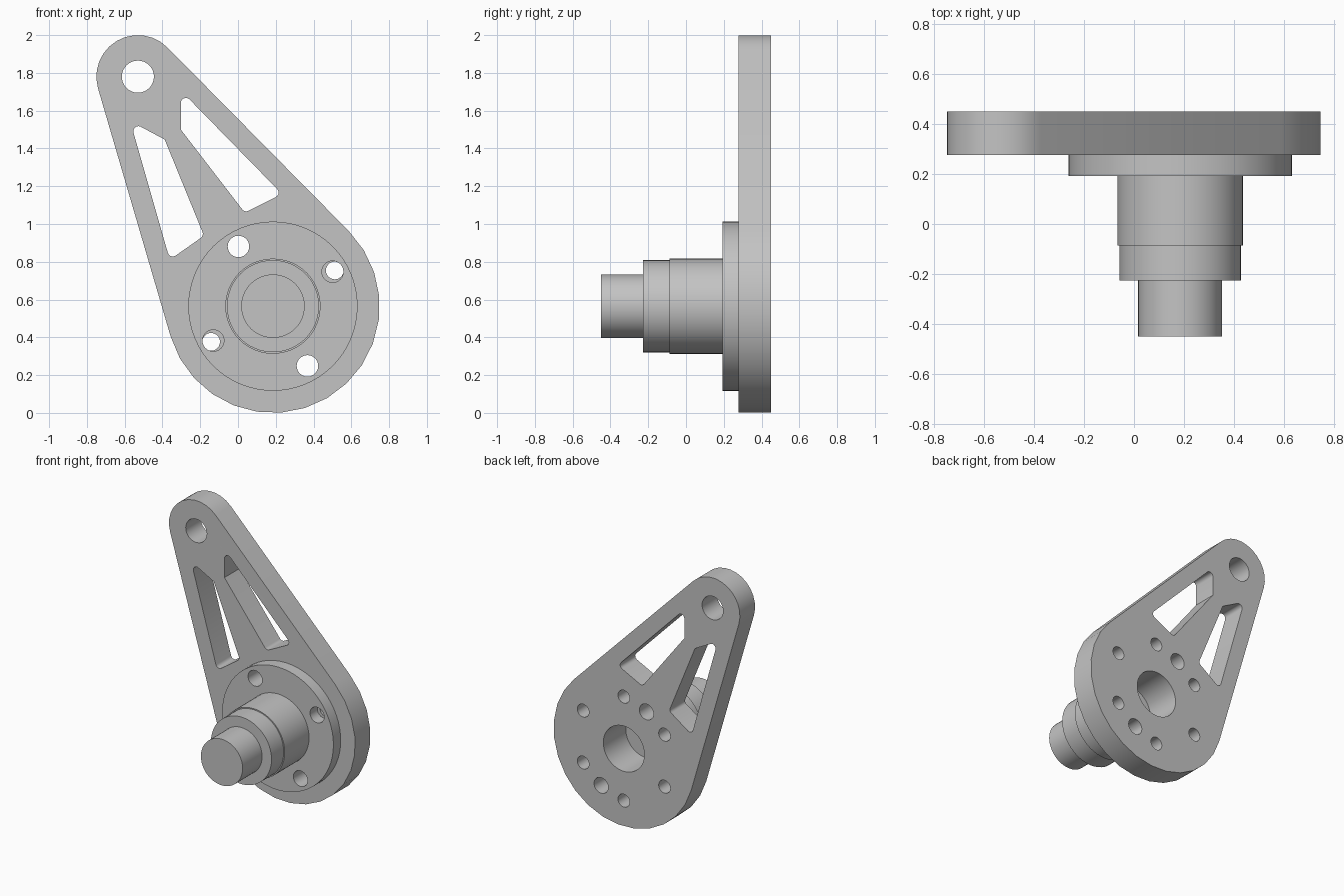
import bpy, bmesh
from math import sin, cos, acos, atan2, radians, degrees, pi, tan
from mathutils import Vector

cube = bpy.data.objects.get("Cube")
if cube:
    bpy.data.objects.remove(cube, do_unlink=True)

# Single metal colour
metal = bpy.data.materials.new("plain_grey_metal")
metal.use_nodes = True
GREY = (0.55, 0.55, 0.55, 1)
metal.diffuse_color = GREY
metal.node_tree.nodes["Principled BSDF"].inputs["Base Color"].default_value = GREY

# Main layout, in the x-z plane
BIG, BIG_R = Vector((0.185, 0.565)), 0.565
TOP, TOP_R = Vector((-0.53, 1.78)), 0.22
BORE_R = 0.165
BACK, PLATE_FRONT, FLANGE_FRONT = 0.451, 0.277, 0.193


def polar(centre, radius, deg):
    a = radians(deg)
    return centre + radius * Vector((cos(a), sin(a)))


def arc(centre, radius, start, end, steps):
    return [polar(centre, radius, start + (end - start) * i / steps)
            for i in range(steps + 1)]


def circle(centre, radius, sides=32):
    return arc(centre, radius, 0, 360, sides)[:-1]


def rounded(corners, steps=5):
    """Polygon from (x, z, fillet radius) corners."""
    pts = []
    for i, (x, z, r) in enumerate(corners):
        p = Vector((x, z))
        if not r:
            pts.append(p)
            continue
        u = (Vector(corners[i - 1][:2]) - p).normalized()
        v = (Vector(corners[(i + 1) % len(corners)][:2]) - p).normalized()
        half = u.angle(v) / 2
        centre = p + (u + v).normalized() * r / sin(half)
        a, b = p + u * r / tan(half), p + v * r / tan(half)
        a0 = atan2(*(a - centre).yx)
        sweep = (atan2(*(b - centre).yx) - a0 + pi) % (2 * pi) - pi
        pts += arc(centre, r, degrees(a0), degrees(a0 + sweep), steps)
    return pts


def finish(name, bm):
    bmesh.ops.remove_doubles(bm, verts=bm.verts, dist=1e-4)
    bmesh.ops.recalc_face_normals(bm, faces=bm.faces)
    mesh = bpy.data.meshes.new(name)
    bm.to_mesh(mesh)
    bm.free()
    mesh.materials.clear()
    mesh.materials.append(metal)
    obj = bpy.data.objects.new(name, mesh)
    bpy.context.collection.objects.link(obj)
    bpy.ops.object.select_all(action='DESELECT')
    obj.select_set(True)
    bpy.context.view_layer.objects.active = obj
    bpy.ops.object.shade_smooth_by_angle(angle=radians(30))
    return obj


def slab(name, loops, y_front, y_back):
    """Filled outline with holes, extruded along y."""
    curve = bpy.data.curves.new(name + "_outline", 'CURVE')
    curve.dimensions = '2D'
    curve.fill_mode = 'BOTH'
    curve.extrude = (y_back - y_front) / 2
    for loop in loops:
        spline = curve.splines.new('POLY')
        spline.points.add(len(loop) - 1)
        for point, p in zip(spline.points, loop):
            point.co = (p.x, p.y, 0, 1)
        spline.use_cyclic_u = True
    helper = bpy.data.objects.new(name + "_outline", curve)
    bpy.context.collection.objects.link(helper)
    evaluated = helper.evaluated_get(bpy.context.evaluated_depsgraph_get())
    flat = bpy.data.meshes.new_from_object(evaluated)
    bm = bmesh.new()
    bm.from_mesh(flat)
    bpy.data.objects.remove(helper, do_unlink=True)
    bpy.data.meshes.remove(flat)
    for v in bm.verts:
        x, z, depth = v.co
        v.co = (x, (y_front + y_back) / 2 - depth, z)
    return finish(name, bm)


# Arm plate: two arcs joined by tangents
axis = TOP - BIG
lean = degrees(atan2(axis.y, axis.x))
spread = degrees(acos((BIG_R - TOP_R) / axis.length))
outline = (arc(TOP, TOP_R, lean - spread, lean + spread, 12)
           + arc(BIG, BIG_R, lean + spread, lean - spread + 360, 16))

# Lightening windows either side of the web
F = 0.027
right_window = rounded([(-0.303, 1.707, F), (0.233, 1.159, F),
                        (0.036, 1.06, F), (-0.303, 1.5, 0)])
left_window = rounded([(-0.571, 1.545, F), (-0.388, 1.447, 0),
                       (-0.18, 0.938, F), (-0.361, 0.811, F)])

# Bolt and dowel holes
bolts = [circle(polar(BIG, 0.378, a), 0.047, 24) for a in range(30, 390, 60)]
dowels = [circle(polar(BIG, 0.365, a), 0.057, 24) for a in (120, 300)]
flange_holes = [circle(polar(BIG, 0.365, a), 0.057, 24) for a in range(30, 390, 90)]
bore = circle(BIG, BORE_R, 48)

slab("arm_plate", [outline, circle(TOP, 0.085), right_window, left_window, bore]
     + bolts + dowels, PLATE_FRONT, BACK)
slab("flange", [circle(BIG, 0.448, 64), bore] + flange_holes,
     FLANGE_FRONT, PLATE_FRONT)

# Stepped shaft turned around the y axis
profile = [(0, FLANGE_FRONT), (0.252, FLANGE_FRONT), (0.252, -0.087),
           (0.244, -0.087), (0.244, -0.227), (0.168, -0.227),
           (0.168, -0.451), (0, -0.451)]
bm = bmesh.new()
verts = [bm.verts.new((BIG.x + r, y, BIG.y)) for r, y in profile]
edges = [bm.edges.new(pair) for pair in zip(verts, verts[1:])]
bmesh.ops.spin(bm, geom=verts + edges, cent=(BIG.x, 0, BIG.y), axis=(0, 1, 0),
               angle=2 * pi, steps=48)
finish("stepped_shaft", bm)
